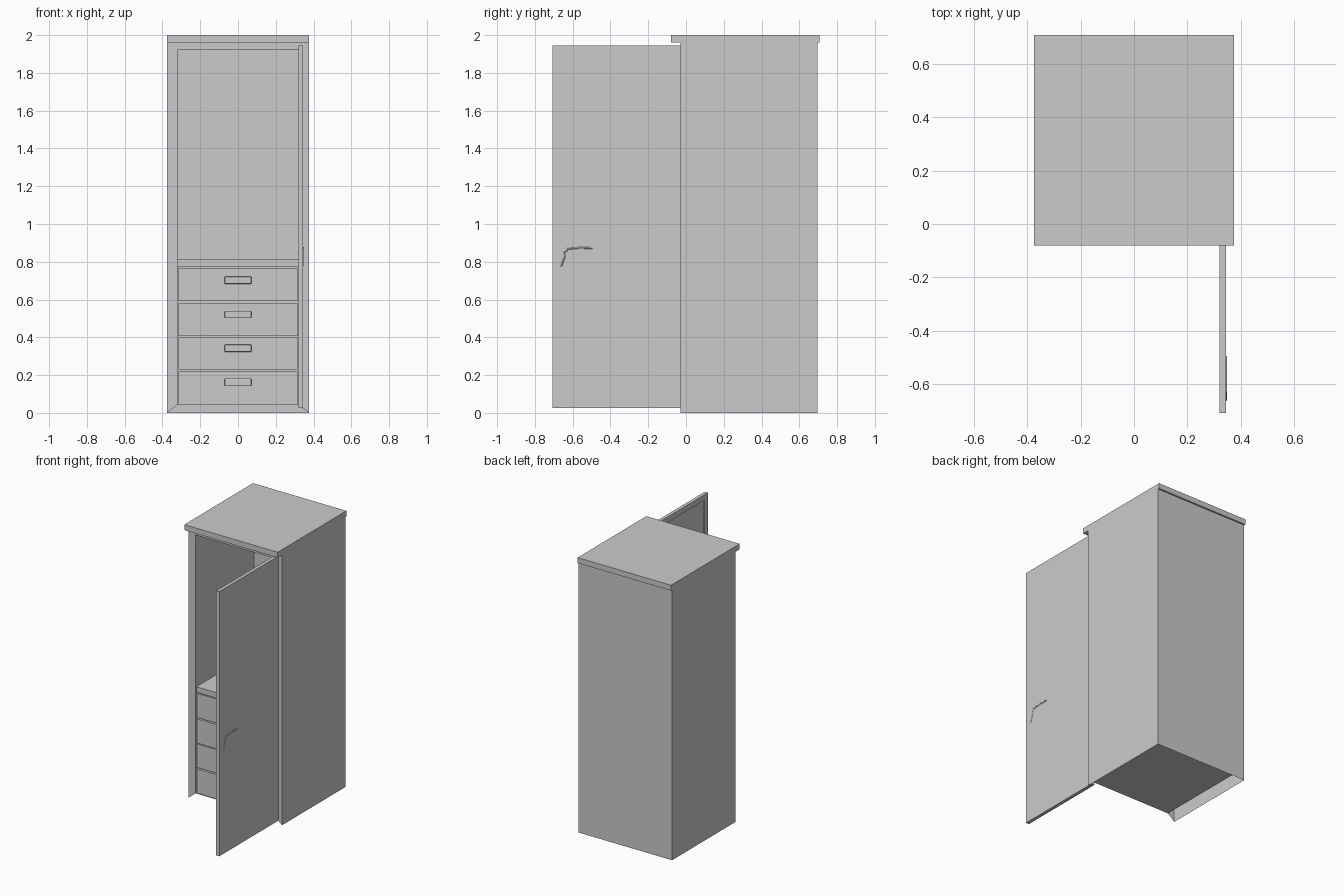
import bpy, bmesh

if "Cube" in bpy.data.objects:
    bpy.data.objects.remove(bpy.data.objects["Cube"])

def finish(name, bm):
    me = bpy.data.meshes.new(name)
    bm.to_mesh(me)
    bm.free()
    ob = bpy.data.objects.new(name, me)
    bpy.context.scene.collection.objects.link(ob)
    return ob

def add_box(bm, x, y, z):
    """Axis-aligned box from (min, max) ranges; returns its faces."""
    r = bmesh.ops.create_cube(bm, size=1)
    for v in r["verts"]:
        for i, (lo, hi) in enumerate((x, y, z)):
            v.co[i] = lo if v.co[i] < 0 else hi
    return list({f for v in r["verts"] for f in v.link_faces})

def box(name, x, y, z, bevel=0):
    bm = bmesh.new()
    add_box(bm, x, y, z)
    if bevel:
        bmesh.ops.bevel(bm, geom=bm.edges[:], offset=bevel, segments=2,
                        profile=0.5, affect='EDGES')
    return finish(name, bm)

# Cabinet shell: open underneath, front frame leading to an inset compartment
bm = bmesh.new()
faces = add_box(bm, (-.375, .375), (-.03, .695), (0, 1.96))
front = next(f for f in faces if f.normal.y < -.9 or
             all(v.co.y < 0 for v in f.verts))
bottom = next(f for f in faces if all(v.co.z < .01 for v in f.verts))
bmesh.ops.delete(bm, geom=[bottom], context='FACES_ONLY')
bm.normal_update()
bmesh.ops.inset_region(bm, faces=[front], thickness=.05)
for v in front.verts:
    v.co.x = .32 if v.co.x > 0 else -.32
    v.co.z = 1.92 if v.co.z > 1 else .045
r = bmesh.ops.extrude_face_region(bm, geom=[front])
for v in r["geom"]:
    if isinstance(v, bmesh.types.BMVert):
        v.co.y = .64
if front.is_valid:
    bmesh.ops.delete(bm, geom=[front], context='FACES_ONLY')
finish("cabinet_body", bm)

# Overhanging top
box("top_slab", (-.375, .375), (-.08, .707), (1.96, 2))

# Shelf above the drawers
box("shelf", (-.32, .32), (-.02, .64), (.775, .815))

# Drawers with bar pulls on two posts
drawers = [(.045, .22, .163), (.23, .402, .342), (.408, .583, .521), (.593, .768, .702)]
for i, (z0, z1, hz) in enumerate(drawers):
    box(f"drawer_{i + 1}", (-.316, .316), (-.02, .62), (z0, z1))
    box(f"drawer_pull_{i + 1}", (-.071, .071), (-.05, -.038), (hz - .019, hz + .019), .004)
    for s, side in ((-1, "left"), (1, "right")):
        xs = sorted((s * .071, s * .059))
        box(f"pull_post_{side}_{i + 1}", xs, (-.042, -.018), (hz - .017, hz + .017))

# Door standing open at a right angle, with a recessed panel on its inner face
bm = bmesh.new()
faces = add_box(bm, (.32, .345), (-.707, -.03), (.025, 1.945))
bm.normal_update()
inner = next(f for f in faces if f.normal.x < -.9)
bmesh.ops.inset_region(bm, faces=[inner], thickness=.055)
r = bmesh.ops.inset_region(bm, faces=[inner], thickness=.002)
for v in inner.verts:
    v.co.x += .008
finish("door", bm)

# Slim door handle: lever and curved plate edge, nearly flush with the door
def rod(name, pts, radius):
    cu = bpy.data.curves.new(name, 'CURVE')
    cu.dimensions = '3D'
    cu.bevel_depth = radius
    cu.bevel_resolution = 1
    cu.use_fill_caps = True
    sp = cu.splines.new('POLY')
    sp.points.add(len(pts) - 1)
    for p, (y, z) in zip(sp.points, pts):
        p.co = (.344, y, z, 1)
    ob = bpy.data.objects.new(name, cu)
    bpy.context.scene.collection.objects.link(ob)

rod("door_lever", [(-.495, .872), (-.56, .874), (-.63, .868)], .005)
rod("door_lever_plate", [(-.625, .862), (-.645, .85), (-.64, .83),
                         (-.65, .805), (-.66, .775)], .004)
